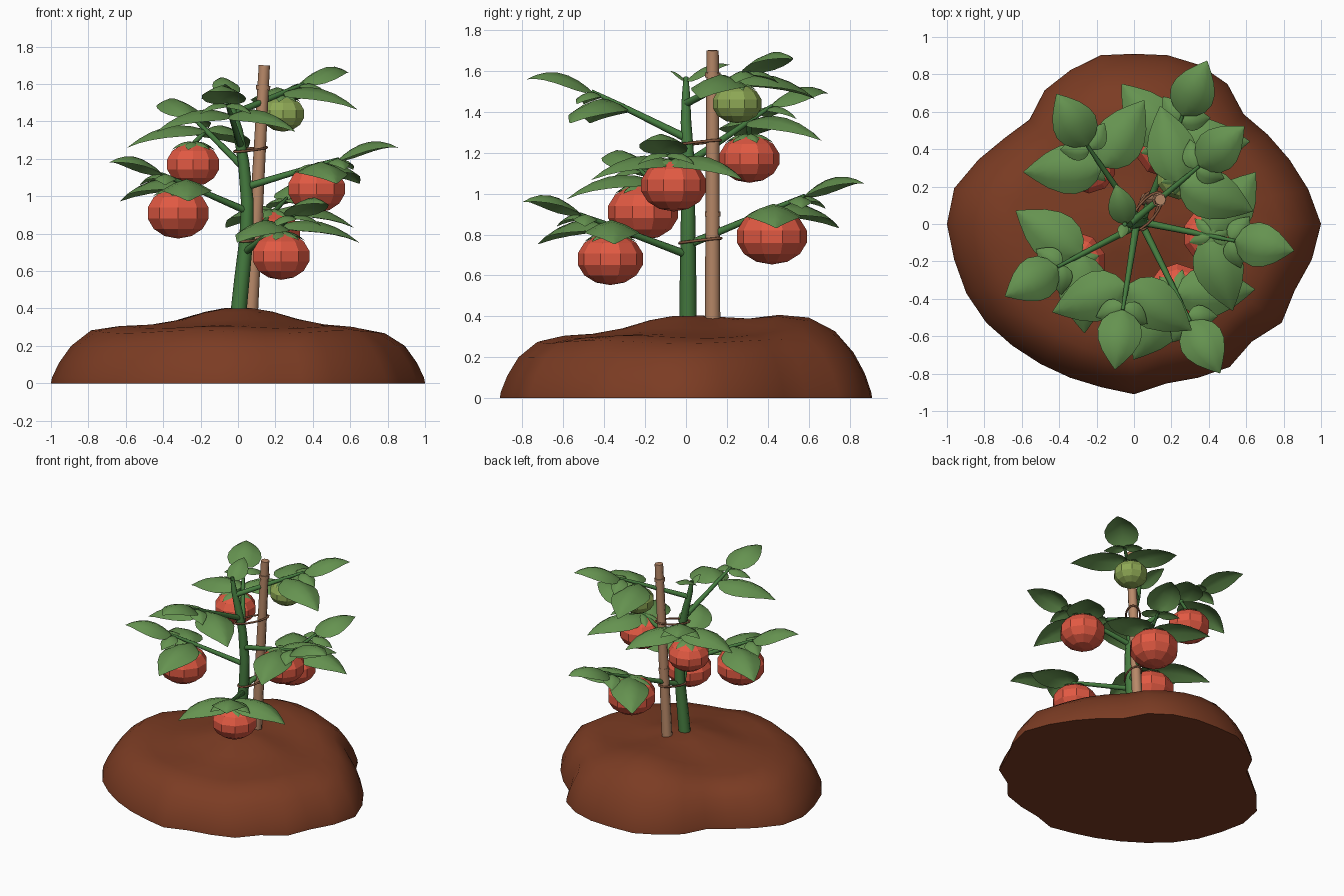
import bpy, math
from math import sin, cos, pi, radians, exp
from mathutils import Vector

if "Cube" in bpy.data.objects:
    bpy.data.objects.remove(bpy.data.objects["Cube"], do_unlink=True)


def material(name, rgb):
    m = bpy.data.materials.new(name)
    m.use_nodes = True
    m.diffuse_color = (*rgb, 1)
    m.node_tree.nodes["Principled BSDF"].inputs["Base Color"].default_value = (*rgb, 1)
    return m


SOIL = material("brown_soil", (0.2, 0.045, 0.017))
STEM = material("stem_green", (0.06, 0.2, 0.05))
LEAF = material("leaf_green", (0.13, 0.29, 0.08))
RED = material("ripe_red", (0.75, 0.1, 0.055))
UNRIPE = material("unripe_green", (0.27, 0.39, 0.09))
WOOD = material("tan_wood", (0.48, 0.25, 0.14))
TWINE = material("brown_twine", (0.24, 0.1, 0.05))


def add_mesh(name, verts, faces, mat, smooth=None):
    me = bpy.data.meshes.new(name)
    me.from_pydata(verts, [], faces)
    me.materials.append(mat)
    ob = bpy.data.objects.new(name, me)
    bpy.context.collection.objects.link(ob)
    if smooth:
        bpy.ops.object.select_all(action='DESELECT')
        ob.select_set(True)
        bpy.context.view_layer.objects.active = ob
        bpy.ops.object.shade_smooth_by_angle(angle=radians(smooth))
    return ob


def tube(name, points, radii, mat, closed=False):
    """Tapered round tube through the points, stored as a mesh."""
    cu = bpy.data.curves.new(name, 'CURVE')
    cu.dimensions = '3D'
    cu.bevel_depth = 1
    cu.bevel_resolution = 2
    cu.use_fill_caps = True
    sp = cu.splines.new('POLY')
    sp.points.add(len(points) - 1)
    for p, co, r in zip(sp.points, points, radii):
        p.co = (*co, 1)
        p.radius = r
    sp.use_cyclic_u = closed
    tmp = bpy.data.objects.new(name + "_path", cu)
    bpy.context.collection.objects.link(tmp)
    bpy.context.view_layer.update()
    me = bpy.data.meshes.new_from_object(tmp.evaluated_get(bpy.context.evaluated_depsgraph_get()))
    bpy.data.objects.remove(tmp, do_unlink=True)
    me.materials.clear()
    me.materials.append(mat)
    me.polygons.foreach_set("use_smooth", [len(f.vertices) == 4 for f in me.polygons])
    ob = bpy.data.objects.new(name, me)
    bpy.context.collection.objects.link(ob)


def leaf(name, base, angle, length, width, rise, arch):
    """Arched, slightly folded leaf blade with a pointed tip."""
    outline = [(0, 0.06), (0.08, 0.55), (0.2, 0.86), (0.36, 1), (0.52, 0.94),
               (0.7, 0.7), (0.86, 0.36), (1, 0.02)]
    across = (-1, -0.5, 0, 0.5, 1)
    c, s = cos(angle), sin(angle)
    verts, faces = [], []
    for u, w in outline:
        for v in across:
            side = v * w * width / 2
            z = rise * u + arch * 4 * u * (1 - u) - 0.45 * abs(side) * (0.5 + abs(v) / 2)
            verts.append((base[0] + c * u * length - s * side,
                          base[1] + s * u * length + c * side, base[2] + z))
    n = len(across)
    for i in range(len(outline) - 1):
        for j in range(n - 1):
            a = i * n + j
            faces.append((a, a + n, a + n + 1, a + 1))
    add_mesh(name, verts, faces, LEAF, 60)


def fruit(name, center, r, mat):
    """Faceted squat fruit with a drooping calyx on top."""
    bpy.ops.mesh.primitive_uv_sphere_add(segments=10, ring_count=7, radius=1, location=center)
    ob = bpy.context.object
    ob.name = name
    ob.scale = (r, r, r * 0.78)
    ob.data.materials.append(mat)
    top = Vector(center) + Vector((0, 0, r * 0.79))
    for k in range(6):
        leaf(name + "_sepal", top, k * pi / 3 + 0.3, r * 0.8, r * 0.45, -r * 0.27, 0.018)
    return top


# Soil mound: rim radii around the edge, scaled through a height profile
rim = [1, .95, .9, .86, .83, .9, .92, .92, .91, .92, .89, .86, .79, .83, .9, .98,
       1, .98, .97, .95, .92, .9, .89, .89, .91, .87, .89, .92, .89, .95, .93, .97]
profile = [(1, 0), (0.995, 0.03), (0.96, 0.11), (0.9, 0.2), (0.8, 0.275), (0.66, 0.3),
           (0.5, 0.31), (0.34, 0.34), (0.2, 0.38), (0.08, 0.4)]
N = len(rim)
verts, faces = [], []
for f, h in profile:
    for k, r in enumerate(rim):
        a = 2 * pi * k / N
        rr = f * (r * f + 0.91 * (1 - f))
        x, y = rr * cos(a), rr * sin(a)
        bump = 0.11 * exp(-(x / 0.3) ** 2 - ((y - 0.52) / 0.24) ** 2)
        ripple = 0.01 * sin(5 * a + 6 * f) * f * (h > 0.2)
        verts.append((x, y, h + (bump + ripple) * (h > 0.1)))
for i in range(len(profile) - 1):
    for k in range(N):
        k2 = (k + 1) % N
        faces.append((i * N + k, i * N + k2, (i + 1) * N + k2, (i + 1) * N + k))
faces.append(tuple(range(len(verts) - N, len(verts))))
faces.append(tuple(reversed(range(N))))
add_mesh("soil_mound", verts, faces, SOIL, 50)

# Main stem, top sprout and support stake
stem_path = [(0, 0.01, 0.35), (0.02, 0.01, 0.55), (0.045, 0.01, 0.78), (0.05, 0.01, 0.97),
             (0.03, 0.01, 1.18), (0, 0, 1.35), (-0.035, 0, 1.48), (-0.05, 0, 1.57)]
tube("main_stem", stem_path, [.043, .041, .037, .034, .03, .026, .02, .012], STEM)
leaf("top_leaf", (-0.04, 0, 1.55), radians(105), 0.22, 0.15, 0.08, 0.035)
leaf("top_leaf_small", (-0.05, 0, 1.55), radians(255), 0.08, 0.06, 0.05, 0.01)


def stake_at(z):
    return Vector((0.07 + 0.054 * (z - 0.39), 0.13, z))


tube("support_stake", [stake_at(0.33), stake_at(1.7)], [0.038, 0.03], WOOD)
for z in (0.9, 1.58):
    tube("stake_node", [stake_at(z - 0.012), stake_at(z + 0.012)], [0.038, 0.038], WOOD)


def stem_at(z):
    for p, q in zip(stem_path, stem_path[1:]):
        if p[2] <= z <= q[2]:
            return Vector(p).lerp(Vector(q), (z - p[2]) / (q[2] - p[2]))
    return Vector(stem_path[-1])


# Twine loops that hold the stem to the stake
for z in (0.77, 1.25):
    p, q = stem_at(z), stake_at(z)
    mid, half = (p + q) / 2, (q - p) / 2
    out = half.normalized()
    side = Vector((-out.y, out.x, 0))
    loop = [mid + out * cos(t) * (half.length + 0.045) + side * sin(t) * 0.05
            + Vector((0, 0, 0.012 * cos(t)))
            for t in [2 * pi * k / 16 for k in range(16)]]
    tube("twine_tie", loop, [0.007] * 16, TWINE, closed=True)

# Branches: height on stem, tip position, fruit position, fruit radius, fruit colour
branches = [
    (1.15, (-0.25, 0.42, 1.43), (-0.24, 0.31, 1.17), 0.15, RED),
    (0.92, (-0.41, -0.23, 1.12), (-0.32, -0.21, 0.91), 0.175, RED),
    (1.05, (0.54, -0.09, 1.2), (0.42, -0.06, 1.04), 0.163, RED),
    (0.70, (0.30, -0.52, 0.9), (0.23, -0.37, 0.68), 0.163, RED),
    (0.75, (0.26, 0.58, 0.99), (0.17, 0.42, 0.79), 0.175, RED),
    (1.44, (0.35, 0.31, 1.6), (0.24, 0.25, 1.44), 0.122, UNRIPE),
    (1.27, (-0.06, -0.46, 1.5), None, 0, None),
]
for height, tip, fruit_pos, size, colour in branches:
    root, tip = stem_at(height), Vector(tip)
    heading = math.atan2(tip.y, tip.x)
    joint = root.lerp(tip, 0.72)
    tube("branch", [root, joint, tip], [0.02, 0.014, 0.009], STEM)
    leaf("tip_leaf", tip, heading, 0.32, 0.24, 0.06, 0.06)
    for sgn in (-1, 1):
        leaf("side_leaf", joint, heading + sgn * radians(63), 0.42, 0.27, -0.09, 0.065)
        leaf("small_leaf", root.lerp(tip, 0.95), heading + sgn * radians(60),
             0.16, 0.12, -0.05, 0.03)
    if fruit_pos:
        top = fruit("fruit", fruit_pos, size, colour)
        tube("fruit_stalk", [joint, top - Vector((0, 0, 0.01))], [0.012, 0.012], STEM)
